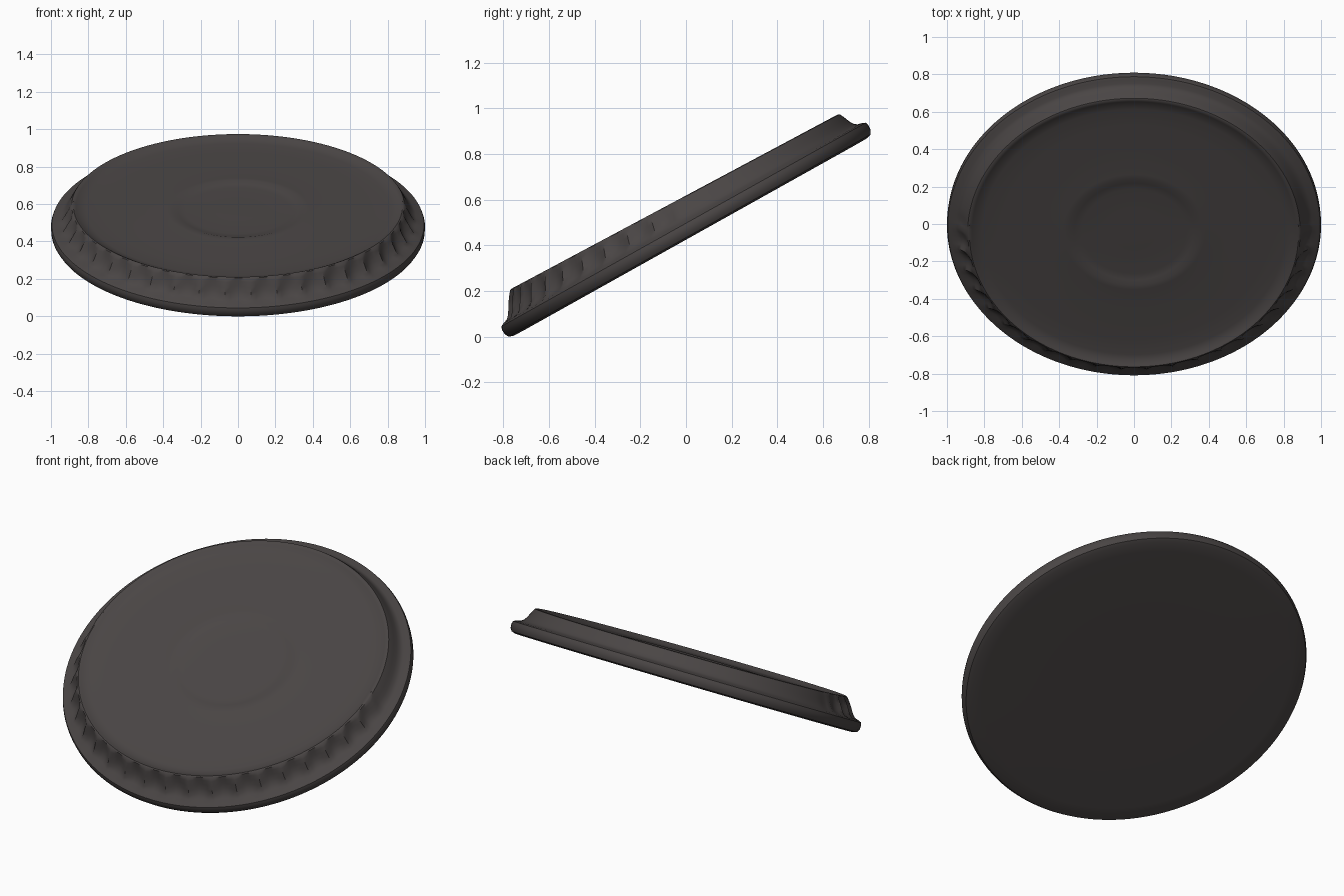
import bpy, bmesh, math
from mathutils import Matrix

if "Cube" in bpy.data.objects:
    bpy.data.objects.remove(bpy.data.objects["Cube"])

SEGS = 210                      # points around the disc
FLUTES = 42                     # flutes for a whole turn (front half only)
RX, RY = 1.0, 0.919             # half width and half length of the disc
TILT = math.radians(29.2)

# profile: (radius fraction, height, flute strength), underside to top centre
PROFILE = [
    (0.50, -0.036, 0), (0.90, -0.036, 0), (0.965, -0.035, 0),
    (0.988, -0.028, 0), (0.998, -0.012, 0), (1.0, 0.012, 0),
    (0.995, 0.027, 0), (0.98, 0.034, 0.1), (0.955, 0.040, 0.5),
    (0.938, 0.052, 0.9), (0.924, 0.072, 1.0), (0.912, 0.094, 0.9),
    (0.900, 0.116, 0.5), (0.890, 0.131, 0.15), (0.880, 0.134, 0),
    (0.866, 0.128, 0), (0.845, 0.117, 0), (0.81, 0.112, 0),
    (0.70, 0.112, 0), (0.50, 0.113, 0), (0.38, 0.115, 0),
    (0.35, 0.117, 0), (0.32, 0.108, 0), (0.28, 0.105, 0), (0.12, 0.107, 0),
]


def point(f, h, flute, a):
    s = math.sin(a)
    # scalloped flutes fade out past the sides, so the back stays smooth
    fade = max(0.0, min(1.0, (0.12 - s) / 0.25))
    f -= 0.028 * flute * fade * (abs(math.sin(FLUTES * a / 2)) - 0.35)
    up = max(0.0, h - 0.03) / 0.1
    y = f * RY * s + 0.014 * up           # top leans a little backwards
    z = h - 0.017 * up * f * s            # and is thicker at the front
    return (f * RX * math.cos(a), y, z)


# fluted disc: rings skinned together and closed at both centres
bm = bmesh.new()
rings = [[bm.verts.new(point(f, h, k, 2 * math.pi * i / SEGS)) for i in range(SEGS)]
         for f, h, k in PROFILE]
for lo, hi in zip(rings, rings[1:]):
    for i in range(SEGS):
        j = (i + 1) % SEGS
        bm.faces.new((lo[i], lo[j], hi[j], hi[i]))
bottom = bm.verts.new((0, 0, -0.036))
top = bm.verts.new((0, 0.014 * 0.8, 0.107))
for i in range(SEGS):
    j = (i + 1) % SEGS
    bm.faces.new((bottom, rings[0][j], rings[0][i]))
    bm.faces.new((top, rings[-1][i], rings[-1][j]))
bmesh.ops.recalc_face_normals(bm, faces=bm.faces)

# tilt the disc, then rest it on the ground and centre it
bmesh.ops.transform(bm, matrix=Matrix.Rotation(TILT, 4, 'X'), verts=bm.verts)
ys = [v.co.y for v in bm.verts]
shift = (0, -(min(ys) + max(ys)) / 2, -min(v.co.z for v in bm.verts))
bmesh.ops.translate(bm, vec=shift, verts=bm.verts)

mesh = bpy.data.meshes.new("tilted_disc")
bm.to_mesh(mesh)
bm.free()
disc = bpy.data.objects.new("tilted_disc", mesh)
bpy.context.collection.objects.link(disc)

# colour
mat = bpy.data.materials.new("dark warm grey")
mat.diffuse_color = (0.068, 0.060, 0.059, 1)
mat.use_nodes = True
mat.node_tree.nodes["Principled BSDF"].inputs["Base Color"].default_value = mat.diffuse_color
mesh.materials.append(mat)

# smooth shading with sharp creases kept
bpy.context.view_layer.objects.active = disc
disc.select_set(True)
bpy.ops.object.shade_smooth_by_angle(angle=math.radians(40))
